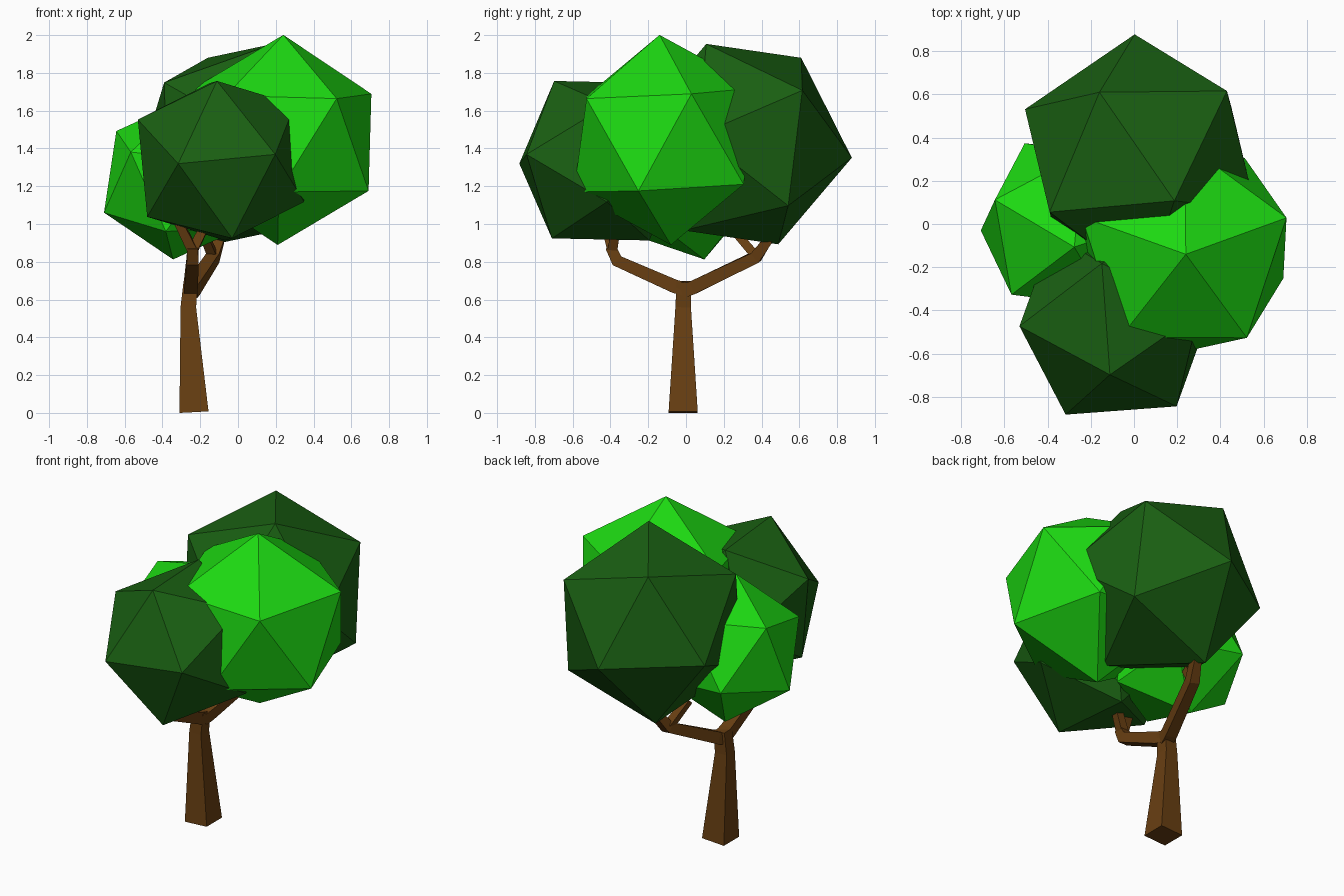
import bpy, bmesh
from math import sin, cos, pi, sqrt
from mathutils import Vector

if "Cube" in bpy.data.objects:
    bpy.data.objects.remove(bpy.data.objects["Cube"])


def material(name, rgb):
    m = bpy.data.materials.new(name)
    m.diffuse_color = (*rgb, 1)
    m.use_nodes = True
    m.node_tree.nodes["Principled BSDF"].inputs["Base Color"].default_value = m.diffuse_color
    return m


BROWN = material("bark", (0.14, 0.05, 0.006))
DARK = material("dark_leaf", (0.01, 0.115, 0.006))
BRIGHT = material("bright_leaf", (0.012, 0.70, 0.006))


def finish(bm, name, mat):
    bmesh.ops.recalc_face_normals(bm, faces=bm.faces)
    me = bpy.data.meshes.new(name)
    bm.to_mesh(me)
    bm.free()
    me.materials.append(mat)
    ob = bpy.data.objects.new(name, me)
    bpy.context.collection.objects.link(ob)
    return ob


def foliage(name, center, radius, tip, neighbour, mat):
    """Icosahedron turned so one corner points at tip and the next at neighbour."""
    c = Vector(center)
    up = (Vector(tip) - c).normalized()
    side = Vector(neighbour) - c
    side = (side - up * side.dot(up)).normalized()
    third = up.cross(side)
    pts = [up, -up]
    for k in range(10):
        a = k * pi / 5
        h = 1 if k % 2 == 0 else -1
        pts.append((side * cos(a) + third * sin(a)) * 2 / sqrt(5) + up * h / sqrt(5))
    bm = bmesh.new()
    verts = [bm.verts.new(c + p * radius) for p in pts]
    bmesh.ops.convex_hull(bm, input=verts)
    return finish(bm, name, mat)


def limb(name, path):
    """Square tube along (x, y, z, half_width) points."""
    pts = [Vector(p[:3]) for p in path]
    bm = bmesh.new()
    rings = []
    for i, p in enumerate(pts):
        t = Vector()
        if i > 0:
            t += (p - pts[i - 1]).normalized()
        if i < len(pts) - 1:
            t += (pts[i + 1] - p).normalized()
        t.normalize()
        u = Vector((1, 0, 0))
        u = (u - t * u.dot(t)).normalized()
        v = t.cross(u)
        w = path[i][3]
        rings.append([bm.verts.new(p + (u * a + v * b) * w)
                      for a, b in ((1, 1), (-1, 1), (-1, -1), (1, -1))])
    for r, s in zip(rings, rings[1:]):
        for k in range(4):
            bm.faces.new((r[k], r[(k + 1) % 4], s[(k + 1) % 4], s[k]))
    bm.faces.new(rings[0])
    bm.faces.new(rings[-1])
    return finish(bm, name, BROWN)


# Leaf clumps
foliage("foliage_right", (0.225, -0.11, 1.445), 0.557,
        (0.24, -0.14, 2.0), (0.71, 0.03, 1.69), BRIGHT)
foliage("foliage_left", (-0.31, -0.005, 1.236), 0.437,
        (-0.71, -0.03, 1.06), (-0.63, 0.11, 1.49), BRIGHT)
foliage("foliage_front", (-0.09, -0.446, 1.335), 0.492,
        (-0.31, -0.87, 1.32), (0.21, -0.86, 1.37), DARK)
foliage("foliage_back", (0.03, 0.298, 1.423), 0.585,
        (-0.16, 0.61, 1.88), (0.43, 0.61, 1.70), DARK)

# Trunk
limb("trunk", [(-0.233, -0.015, 0.004, 0.077), (-0.263, -0.015, 0.56, 0.041),
               (-0.25, -0.012, 0.695, 0.038)])

# Main branches
limb("front_branch", [(-0.252, -0.005, 0.655, 0.036), (-0.25, -0.06, 0.67, 0.036),
                      (-0.24, -0.365, 0.805, 0.032), (-0.24, -0.40, 0.88, 0.028)])
limb("back_branch", [(-0.25, -0.015, 0.645, 0.036), (-0.235, 0.04, 0.665, 0.036),
                     (-0.13, 0.37, 0.825, 0.032), (-0.10, 0.43, 0.91, 0.026),
                     (-0.08, 0.46, 1.05, 0.022)])

# Twigs holding the leaf clumps
limb("front_twig_left", [(-0.24, -0.39, 0.86, 0.026), (-0.33, -0.44, 1.04, 0.022)])
limb("front_twig_right", [(-0.24, -0.39, 0.86, 0.026), (-0.15, -0.36, 1.04, 0.022)])
limb("back_twig", [(-0.135, 0.365, 0.835, 0.024), (-0.19, 0.25, 0.97, 0.022)])
